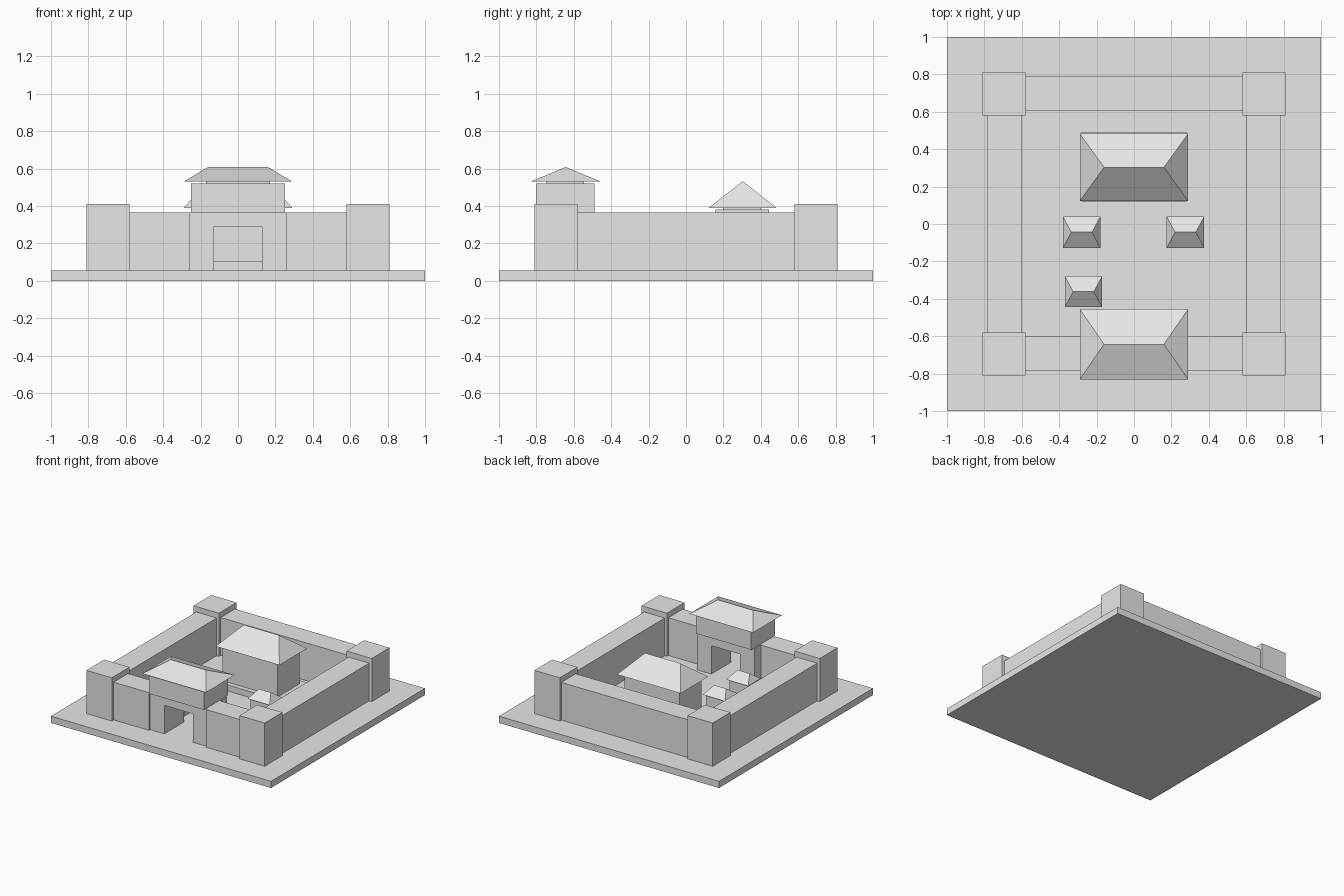
import bpy
import bmesh

cube = bpy.data.objects.get("Cube")
if cube:
    bpy.data.objects.remove(cube, do_unlink=True)

stone = bpy.data.materials.new("pale_grey")
stone.use_nodes = True
stone.diffuse_color = (0.8, 0.8, 0.8, 1)
stone.node_tree.nodes["Principled BSDF"].inputs["Base Color"].default_value = (0.8, 0.8, 0.8, 1)

GROUND = 0.055
WALL_TOP = 0.365


def finish(name, bm):
    bmesh.ops.recalc_face_normals(bm, faces=bm.faces)
    mesh = bpy.data.meshes.new(name)
    bm.to_mesh(mesh)
    bm.free()
    mesh.materials.append(stone)
    obj = bpy.data.objects.new(name, mesh)
    bpy.context.collection.objects.link(obj)
    return obj


def box(name, x0, x1, y0, y1, z0, z1):
    bm = bmesh.new()
    bmesh.ops.create_cube(bm, size=1)
    for v in bm.verts:
        v.co.x = x1 if v.co.x > 0 else x0
        v.co.y = y1 if v.co.y > 0 else y0
        v.co.z = z1 if v.co.z > 0 else z0
    return finish(name, bm)


def block(name, cx, cy, half_x, half_y, z0, z1):
    return box(name, cx - half_x, cx + half_x, cy - half_y, cy + half_y, z0, z1)


def hip_roof(name, cx, cy, half_x, half_y, ridge, z0, z1):
    """Flat-bottomed hipped roof with its ridge along x."""
    bm = bmesh.new()
    a, b, c, d = [bm.verts.new((cx + sx * half_x, cy + sy * half_y, z0))
                  for sx, sy in ((-1, -1), (1, -1), (1, 1), (-1, 1))]
    left, right = [bm.verts.new((cx + s * ridge, cy, z1)) for s in (-1, 1)]
    for face in ((d, c, b, a), (a, b, right, left), (b, c, right),
                 (c, d, left, right), (d, a, left)):
        bm.faces.new(face)
    return finish(name, bm)


# Ground slab
box("ground_slab", -1, 1, -1, 1, 0, GROUND)

# Corner towers, side walls and front walls
for side, s in (("left", 1), ("right", -1)):
    for end, e in (("front", -1), ("back", 1)):
        block(f"{end}_{side}_tower", s * 0.695, e * 0.695, 0.115, 0.115, GROUND, 0.41)
    block(f"{side}_wall", s * 0.693, 0, 0.093, 0.6, GROUND, WALL_TOP)
    block(f"front_{side}_wall", s * 0.43, -0.693, 0.17, 0.093, GROUND, WALL_TOP)
block("back_wall", 0, 0.697, 0.6, 0.093, GROUND, WALL_TOP)

# Gate with a square passage, extruded from its front outline
outline = [(-0.26, GROUND), (-0.13, GROUND), (-0.13, 0.288), (0.13, 0.288),
           (0.13, GROUND), (0.26, GROUND), (0.26, WALL_TOP), (-0.26, WALL_TOP)]
bm = bmesh.new()
front = bm.faces.new([bm.verts.new((x, -0.77, z)) for x, z in outline])
extruded = bmesh.ops.extrude_face_region(bm, geom=[front], use_keep_orig=True)
for v in extruded["geom"]:
    if isinstance(v, bmesh.types.BMVert):
        v.co.y = -0.515
finish("gate", bm)

# Gatehouse storey and roof
block("gatehouse_storey", 0, -0.645, 0.25, 0.155, WALL_TOP, 0.52)
block("gatehouse_roof_neck", 0, -0.645, 0.17, 0.1, 0.52, 0.53)
hip_roof("gatehouse_roof", 0, -0.643, 0.29, 0.188, 0.16, 0.53, 0.608)

# Main hall on its terrace
block("hall_terrace", 0, 0.305, 0.28, 0.187, GROUND, 0.105)
block("hall_body", 0, 0.3, 0.25, 0.143, 0.105, 0.382)
block("hall_roof_neck", 0, 0.3, 0.17, 0.1, 0.382, 0.39)
hip_roof("hall_roof", 0, 0.303, 0.29, 0.18, 0.16, 0.39, 0.533)

# Small courtyard houses
for name, cx, cy in (("left_house", 0.275, -0.044),
                     ("right_house", -0.28, -0.044),
                     ("front_right_house", -0.27, -0.362)):
    block(f"{name}_body", cx, cy, 0.083, 0.066, GROUND, 0.18)
    hip_roof(f"{name}_roof", cx, cy, 0.1, 0.083, 0.055, 0.18, 0.24)
